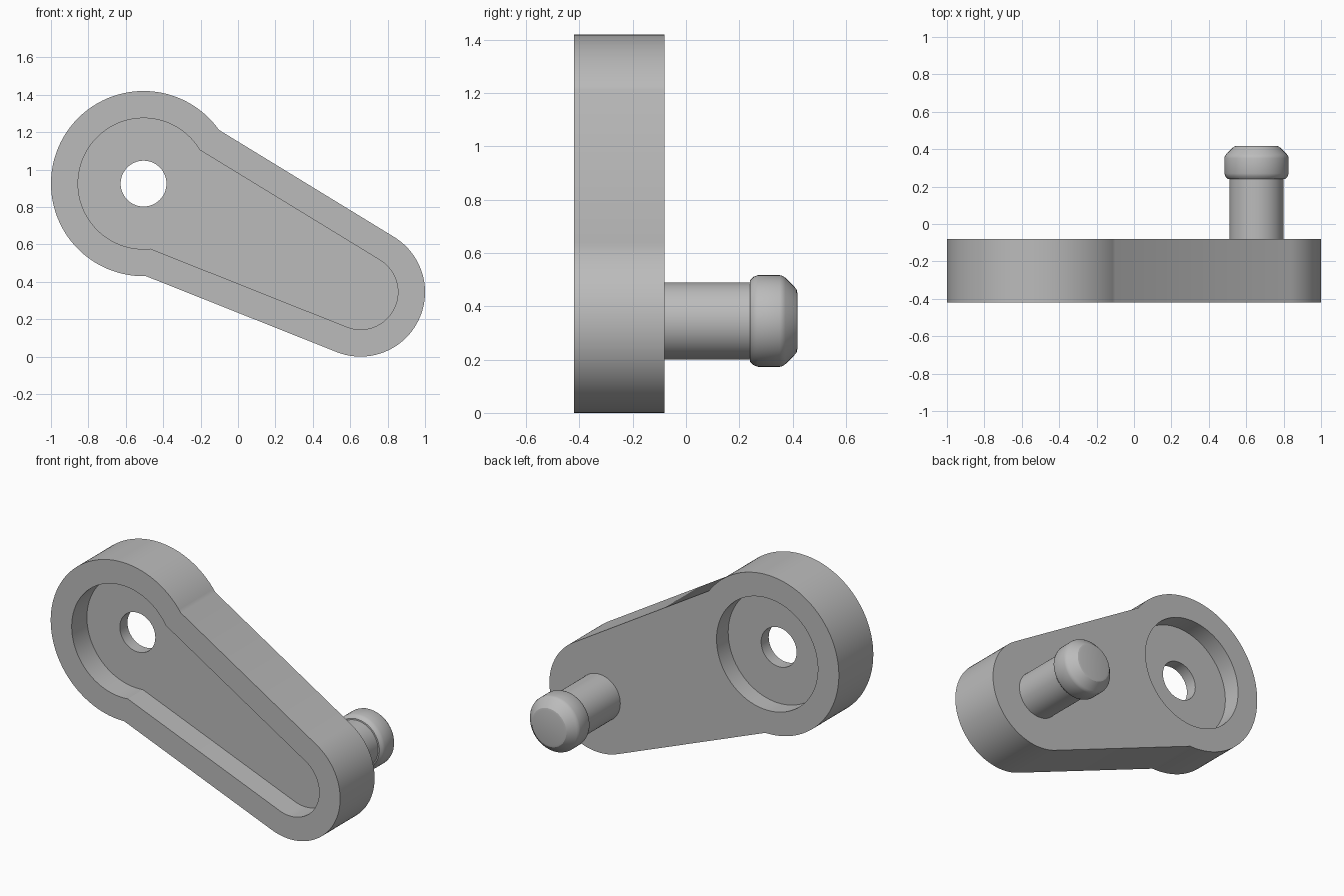
import bpy, bmesh, math
from mathutils import Matrix, Vector

cube = bpy.data.objects.get("Cube")
if cube:
    bpy.data.objects.remove(cube, do_unlink=True)

grey = bpy.data.materials.new("plain_grey")
grey.use_nodes = True
colour = (0.5, 0.5, 0.5, 1)
grey.diffuse_color = colour
grey.node_tree.nodes["Principled BSDF"].inputs["Base Color"].default_value = colour

# Main dimensions
HUB = Vector((-0.505, 0.925))
TIP = Vector((0.655, 0.345))
HUB_R, ARM_R, TIP_R = 0.495, 0.455, 0.345
FRONT, BACK = -0.42, -0.08
AXIS = TIP - HUB
TILT = math.atan2(AXIS.y, AXIS.x)


def finish(bm, name):
    bmesh.ops.recalc_face_normals(bm, faces=bm.faces)
    mesh = bpy.data.meshes.new(name)
    bm.to_mesh(mesh)
    bm.free()
    mesh.materials.append(grey)
    obj = bpy.data.objects.new(name, mesh)
    bpy.context.collection.objects.link(obj)
    return obj


def arc(centre, radius, start, end, steps):
    angles = [start + (end - start) * i / steps + TILT for i in range(steps + 1)]
    return [centre + radius * Vector((math.cos(a), math.sin(a))) for a in angles]


def crank_outline(inset):
    """Round hub joined to a tapered arm with a round tip."""
    hub, arm, tip = HUB_R - inset, ARM_R - inset, TIP_R - inset
    tangent = math.acos((arm - tip) / AXIS.length)
    notch = tangent - math.acos(arm / hub)
    return (arc(HUB, hub, notch, 2 * math.pi - notch, 96)
            + arc(TIP, tip, -tangent, tangent, 48))


def circle(radius):
    return arc(HUB, radius, 0, 2 * math.pi, 80)[:-1]


def prism(name, outline, y0, y1):
    bm = bmesh.new()
    face = bm.faces.new([bm.verts.new((p.x, y0, p.y)) for p in outline])
    ext = bmesh.ops.extrude_face_region(bm, geom=[face])
    moved = [v for v in ext["geom"] if isinstance(v, bmesh.types.BMVert)]
    bmesh.ops.translate(bm, verts=moved, vec=(0, y1 - y0, 0))
    return finish(bm, name)


def cut(target, cutter):
    mod = target.modifiers.new("cut", 'BOOLEAN')
    mod.operation = 'DIFFERENCE'
    mod.solver = 'EXACT'
    mod.object = cutter
    bpy.context.view_layer.objects.active = target
    bpy.ops.object.modifier_apply(modifier=mod.name)
    bpy.data.objects.remove(cutter, do_unlink=True)


def smooth(obj):
    bpy.ops.object.select_all(action='DESELECT')
    obj.select_set(True)
    bpy.context.view_layer.objects.active = obj
    bpy.ops.object.shade_smooth_by_angle(angle=math.radians(25))


# Crank plate with a front pocket, a round back recess and a through hole
plate = prism("crank_plate", crank_outline(0), FRONT, BACK)
cut(plate, prism("front_pocket", crank_outline(0.145), FRONT - 0.1, FRONT + 0.15))
cut(plate, prism("back_recess", circle(0.35), BACK - 0.115, BACK + 0.1))
cut(plate, prism("axle_hole", circle(0.1225), FRONT - 0.1, BACK + 0.1))
smooth(plate)

# Handle peg with a chamfered head, turned around its axis (radius, y)
profile = [(0, BACK - 0.03), (0.145, BACK - 0.03), (0.145, 0.24), (0.153, 0.241),
           (0.166, 0.254), (0.172, 0.27), (0.172, 0.352), (0.169, 0.363), (0.162, 0.373),
           (0.128, 0.407), (0.119, 0.415), (0.106, 0.418), (0, 0.418)]
bm = bmesh.new()
points = [bm.verts.new((r, y, 0)) for r, y in profile]
edges = [bm.edges.new(pair) for pair in zip(points, points[1:])]
bmesh.ops.spin(bm, geom=points + edges, cent=(0, 0, 0), axis=(0, 1, 0),
               angle=2 * math.pi, steps=64)
bmesh.ops.remove_doubles(bm, verts=bm.verts, dist=0.0001)
bmesh.ops.transform(bm, matrix=Matrix.Translation((TIP.x, 0, TIP.y)), verts=bm.verts)
smooth(finish(bm, "handle_peg"))
